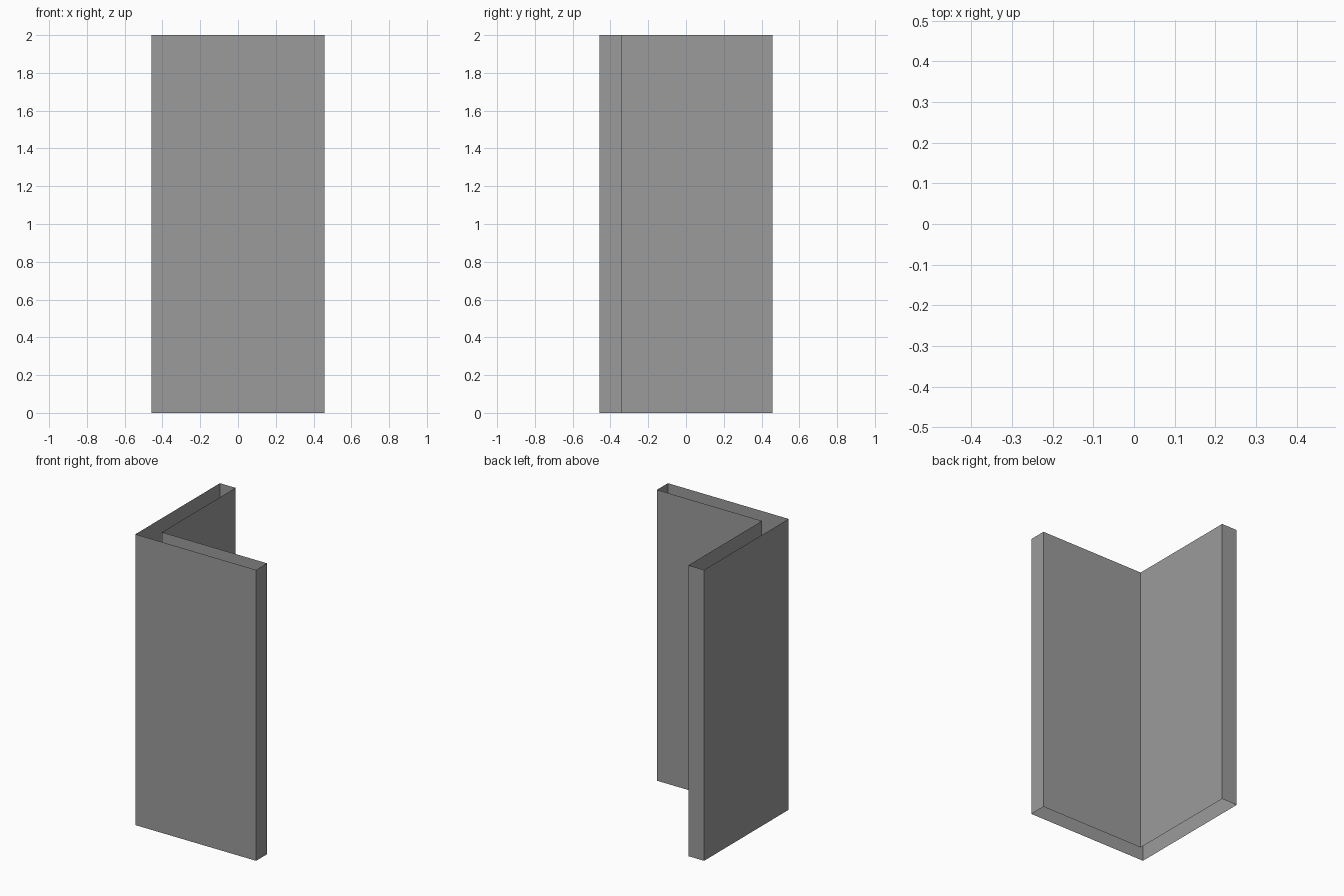
import bpy, bmesh

if "Cube" in bpy.data.objects:
    bpy.data.objects.remove(bpy.data.objects["Cube"])

H = 2.0       # height
A = 0.459     # half width of the footprint
I = -0.34     # inner face of both legs

# L-shaped footprint, counter-clockwise so faces point outward
profile = [(-A, -A), (A, -A), (A, I), (I, I), (I, A), (-A, A)]

# Hollow corner shell: side walls only, open at top and bottom
bm = bmesh.new()
low = [bm.verts.new((x, y, 0)) for x, y in profile]
high = [bm.verts.new((x, y, H)) for x, y in profile]
n = len(profile)
for i in range(n):
    j = (i + 1) % n
    bm.faces.new((low[i], low[j], high[j], high[i]))

mesh = bpy.data.meshes.new("corner_wall")
bm.to_mesh(mesh)
bm.free()
wall = bpy.data.objects.new("corner_wall", mesh)
bpy.context.collection.objects.link(wall)

# Dark grey finish
grey = bpy.data.materials.new("dark_grey")
grey.diffuse_color = (0.33, 0.33, 0.33, 1)
grey.use_nodes = True
grey.node_tree.nodes["Principled BSDF"].inputs["Base Color"].default_value = grey.diffuse_color
mesh.materials.append(grey)
